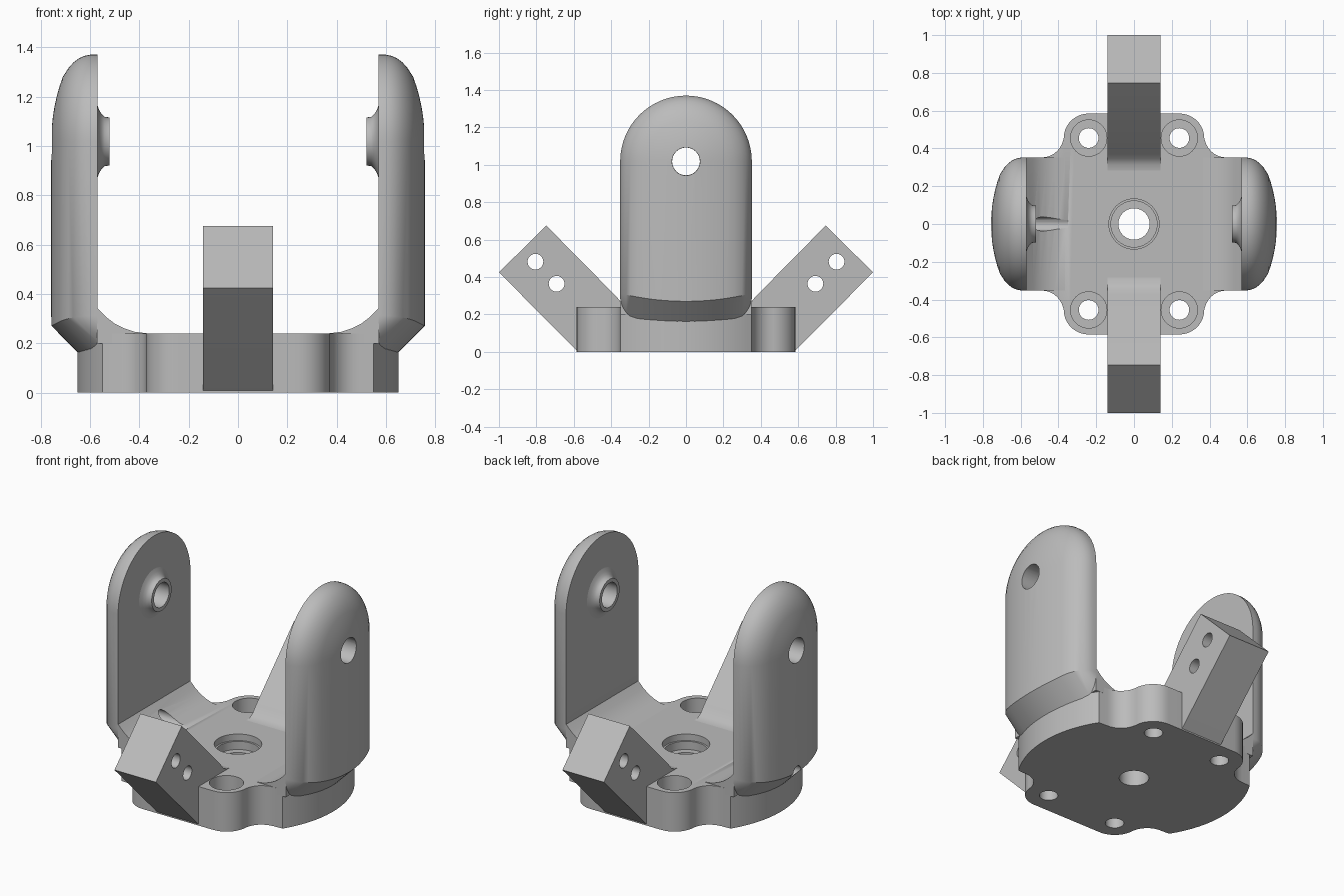
import bpy, bmesh
from math import sin, cos, pi, sqrt, radians
from mathutils import Matrix

cube = bpy.data.objects.get("Cube")
if cube:
    bpy.data.objects.remove(cube)

grey = bpy.data.materials.new("light grey")
grey.use_nodes = True
COLOUR = (0.5, 0.5, 0.5, 1)
grey.diffuse_color = COLOUR
grey.node_tree.nodes["Principled BSDF"].inputs["Base Color"].default_value = COLOUR

INNER, ARM_R, BASE_R, HALF, PIVOT, TOP = 0.57, 0.757, 0.65, 0.352, 1.018, 0.24


def add(name, bm):
    bmesh.ops.remove_doubles(bm, verts=bm.verts, dist=0.0001)
    bmesh.ops.recalc_face_normals(bm, faces=bm.faces)
    me = bpy.data.meshes.new(name)
    bm.to_mesh(me)
    bm.free()
    me.materials.append(grey)
    ob = bpy.data.objects.new(name, me)
    bpy.context.collection.objects.link(ob)
    return ob


def prism(name, pts, place, a, b):
    """Extrude a 2D outline between a and b; place maps (u, v, w) to a point."""
    bm = bmesh.new()
    ends = [[bm.verts.new(place(u, v, w)) for u, v in pts] for w in (a, b)]
    for ring in ends:
        bm.faces.new(ring)
    n = len(pts)
    for i in range(n):
        j = (i + 1) % n
        bm.faces.new((ends[0][i], ends[0][j], ends[1][j], ends[1][i]))
    return add(name, bm)


def along_x(y, z, x):
    return x, y, z


def along_z(x, y, z):
    return x, y, z


def circle(u, v, r, n=40):
    return [(u + r * cos(2 * pi * i / n), v + r * sin(2 * pi * i / n)) for i in range(n)]


def activate(ob):
    bpy.ops.object.select_all(action='DESELECT')
    ob.select_set(True)
    bpy.context.view_layer.objects.active = ob


def drill(ob, u, v, r, place, a, b):
    cutter = prism("cutter", circle(u, v, r), place, a, b)
    cutter.hide_render = True
    mod = ob.modifiers.new("hole", 'BOOLEAN')
    mod.operation, mod.solver, mod.object = 'DIFFERENCE', 'EXACT', cutter
    activate(ob)
    bpy.ops.object.modifier_apply(modifier=mod.name)
    bpy.data.objects.remove(cutter)


def finish(ob, angle=35):
    activate(ob)
    bpy.ops.object.shade_smooth_by_angle(angle=radians(angle))


# Base plate: lobed outline with rounded ends
HX, HY = 0.24, 0.455
quarter = [(BASE_R * cos(a), BASE_R * sin(a)) for a in [radians(32.5 * i / 12) for i in range(13)]]
for i in range(9):                       # concave blend into the lobe
    a = pi / 2 * i / 8
    quarter.append((0.49 - 0.118 * sin(a), 0.47 - 0.118 * cos(a)))
for i in range(10):                      # lobe round the screw hole
    a = pi / 2 * i / 9
    quarter.append((HX + 0.132 * cos(a), HY + 0.13 * sin(a)))
half = quarter + [(-x, y) for x, y in reversed(quarter)]
outline = half + [(x, -y) for x, y in reversed(half[1:-1])]
base = prism("base_plate", outline, along_z, 0, TOP)
for sx in (-1, 1):
    for sy in (-1, 1):
        drill(base, sx * HX, sy * HY, 0.096, along_z, 0.1, 0.3)
        drill(base, sx * HX, sy * HY, 0.052, along_z, -0.1, 0.3)
drill(base, 0, 0, 0.133, along_z, 0.2, 0.3)
drill(base, 0, 0, 0.122, along_z, 0.15, 0.3)
drill(base, 0, 0, 0.083, along_z, -0.1, 0.3)


def arm(name, s):
    """Upright arm: domed section swept up one side, over the top and down."""
    section = [(HALF, INNER), (HALF, 0.598), (0.347, 0.622), (0.337, 0.645), (0.32, 0.667), (0.298, 0.687)]
    section += [(r, sqrt(ARM_R ** 2 - r * r)) for r in (0.26, 0.22, 0.18, 0.14, 0.1, 0.05, 0)]
    bm = bmesh.new()
    rows = []
    for r, x in section:
        z = 0.27 + 0.035 * (r / 0.32) ** 2
        low = max(INNER, sqrt(BASE_R ** 2 - r * r) - 0.001)
        side = [(low, -r, z - (x - low)), (x, -r, z)]
        arc = [(x, -r * cos(pi * i / 32), PIVOT + r * sin(pi * i / 32)) for i in range(33)]
        path = side + arc + [(px, -py, pz) for px, py, pz in reversed(side)]
        rows.append([bm.verts.new((s * px, py, pz)) for px, py, pz in path])
    for lo, hi in zip(rows, rows[1:]):
        for i in range(len(lo) - 1):
            bm.faces.new((lo[i], lo[i + 1], hi[i + 1], hi[i]))
    bm.faces.new(rows[0])                                  # flat inner wall
    bm.faces.new([r[0] for r in rows] + [r[-1] for r in reversed(rows[:-1])])  # underside
    return add(name, bm)


def boss(name, s):
    """Flared collar round the pivot hole on the inner wall."""
    profile = [(0.58, 0.074), (0.52, 0.074), (0.52, 0.097), (0.54, 0.1), (0.553, 0.112),
               (0.563, 0.128), (INNER, 0.148), (0.58, 0.148)]
    bm = bmesh.new()
    n = 40
    rings = [[bm.verts.new((s * x, r * cos(2 * pi * i / n), PIVOT + r * sin(2 * pi * i / n)))
              for i in range(n)] for x, r in profile]
    for k, ring in enumerate(rings):
        nxt = rings[(k + 1) % len(rings)]
        for i in range(n):
            j = (i + 1) % n
            bm.faces.new((ring[i], ring[j], nxt[j], nxt[i]))
    return add(name, bm)


# Arms, collars and the blends between arms and base
blend = [(0.572, 0.2), (0.572, 0.345), (0.535, 0.307), (0.5, 0.28), (0.46, 0.26),
         (0.42, 0.247), (0.36, 0.2395), (0.36, 0.2)]
for side, s in (("left", 1), ("right", -1)):
    upright = arm(side + "_arm", s)
    drill(upright, 0, PIVOT, 0.075, along_x, s * 0.5, s * 0.8)
    fillet = prism(side + "_arm_blend", blend, lambda u, v, w: (s * u, w, v), -0.351, 0.351)
    if s < 0:                            # cable hole at the foot of one arm
        for part in (upright, fillet, base):
            drill(part, 0, 0.27, 0.037, along_x, -0.85, -0.35)
    finish(upright, 30)
    finish(fillet)
    finish(boss(side + "_arm_collar", s))
finish(base)

# Slanted mounting legs, front and back
leg = [(0.747, 0.675), (1, 0.425), (0.597, 0.02), (0.58, 0.004), (0.5, 0.004), (0.28, 0.2),
       (0.28, 0.2395), (0.315, 0.244), (0.345, 0.262), (0.37, 0.293)]
for name, s in (("front_leg", -1), ("back_leg", 1)):
    ob = prism(name, [(s * y, z) for y, z in leg], along_x, -0.141, 0.141)
    for y, z in ((0.805, 0.482), (0.692, 0.364)):
        drill(ob, s * y, z, 0.042, along_x, -0.2, 0.2)
    finish(ob)
